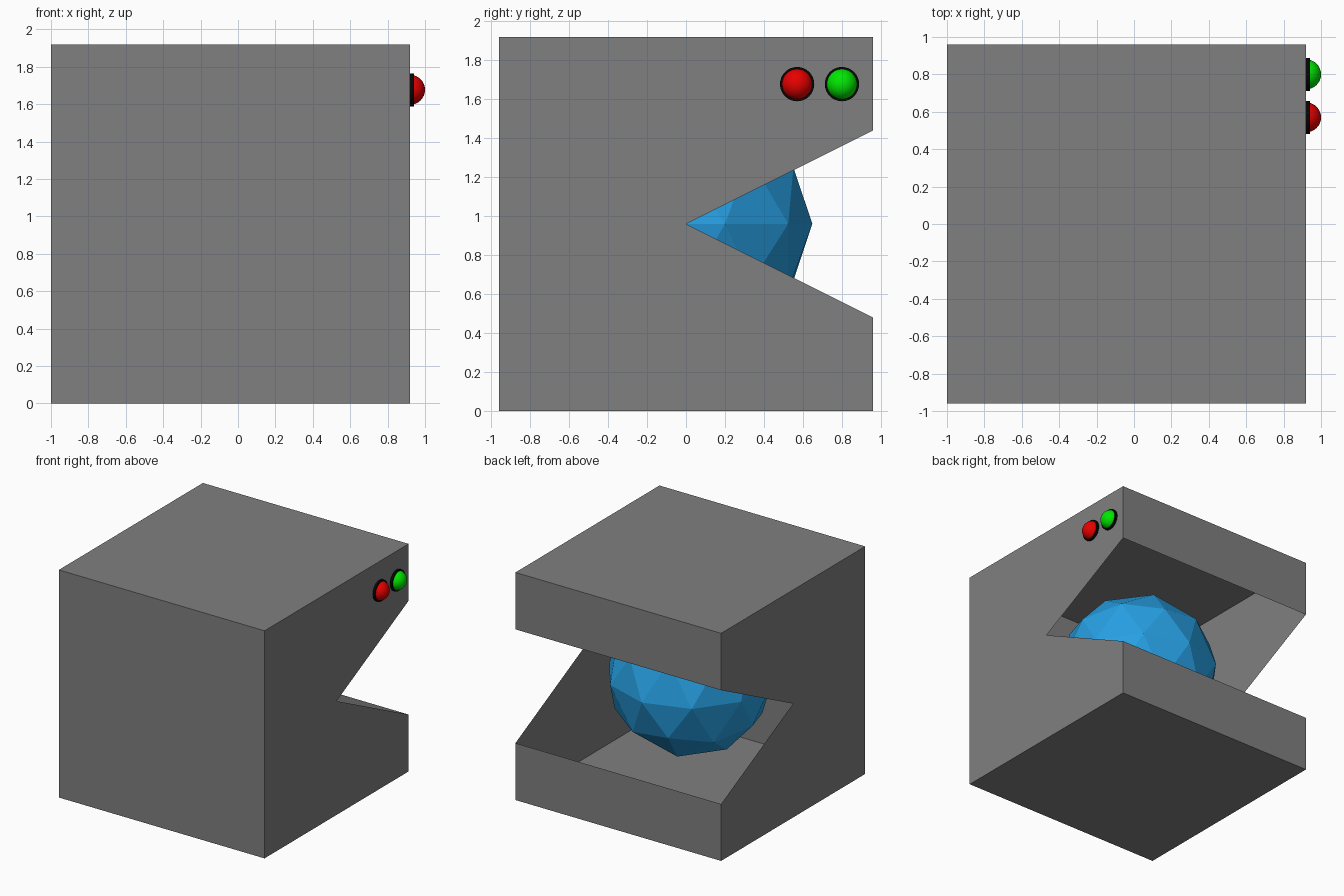
import bpy, bmesh
from math import pi

if "Cube" in bpy.data.objects:
    bpy.data.objects.remove(bpy.data.objects["Cube"])

H = 0.96            # half size of the box
CX = -0.04          # box centre in x


def material(name, rgb):
    m = bpy.data.materials.new(name)
    m.diffuse_color = (*rgb, 1)
    m.use_nodes = True
    m.node_tree.nodes["Principled BSDF"].inputs["Base Color"].default_value = m.diffuse_color
    return m


def finish(name, mat, smooth=False):
    ob = bpy.context.object
    ob.name = name
    ob.data.materials.append(mat)
    if smooth:
        bpy.ops.object.shade_smooth_by_angle()
    return ob


# Hollow thin-walled box: side outline (y, z) with a wedge mouth at the back
outline = [(H, 1.44), (H, 2 * H), (-H, 2 * H), (-H, 0), (H, 0), (H, 0.48), (0, H)]
bm = bmesh.new()
left, right = [[bm.verts.new((CX + s * H, y, z)) for y, z in outline] for s in (-1, 1)]
bm.faces.new(left)
bm.faces.new(right)
for i in range(5):  # the two wedge edges stay open
    bm.faces.new((left[i], left[i + 1], right[i + 1], right[i]))
bmesh.ops.recalc_face_normals(bm, faces=bm.faces)
mesh = bpy.data.meshes.new("hollow_box")
bm.to_mesh(mesh)
bm.free()
mesh.materials.append(material("dark_grey", (0.215, 0.215, 0.215)))
bpy.context.collection.objects.link(bpy.data.objects.new("hollow_box", mesh))

# Faceted ball held inside the box
bpy.ops.mesh.primitive_ico_sphere_add(subdivisions=2, radius=0.648, location=(CX, 0, H))
finish("inner_ball", material("blue", (0.02, 0.35, 0.77)))

# Two round indicator lights with black rims on the right wall
black = material("black", (0.002, 0.002, 0.002))
for name, y, rgb in (("red", 0.57, (0.8, 0.0, 0.0)),
                     ("green", 0.80, (0.0, 0.8, 0.0))):
    at = (CX + H, y, 1.677)
    bpy.ops.mesh.primitive_cylinder_add(vertices=32, radius=0.088, depth=0.04,
                                        location=at, rotation=(0, pi / 2, 0))
    finish(name + "_light_rim", black, True)
    bpy.ops.mesh.primitive_uv_sphere_add(segments=32, ring_count=16, radius=0.08, location=at)
    finish(name + "_light", material(name, rgb), True)
